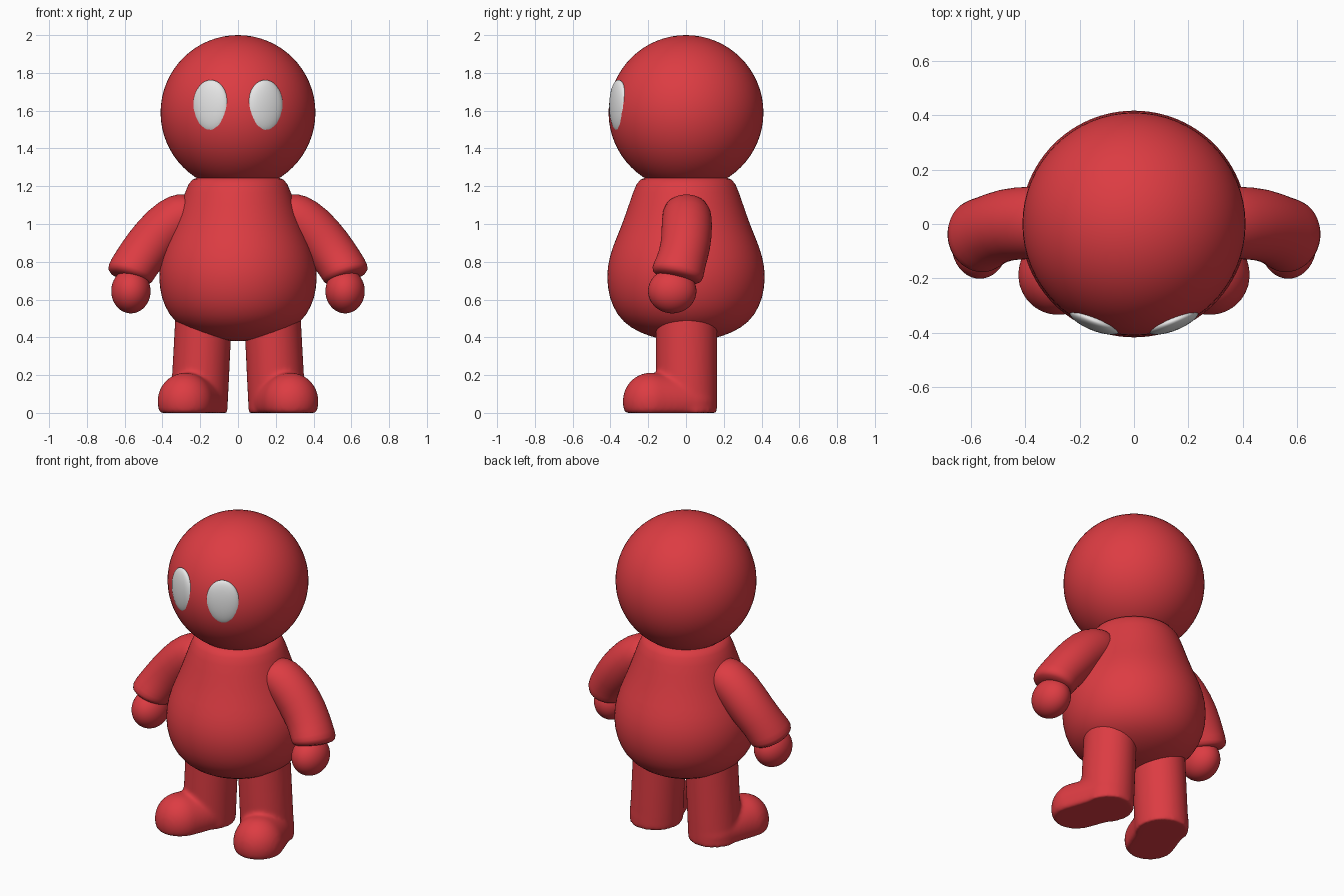
import bpy, bmesh
from math import cos, sin, tau, radians
from mathutils import Matrix, Vector, Euler

cube = bpy.data.objects.get("Cube")
if cube:
    bpy.data.objects.remove(cube)


def material(name, rgb):
    m = bpy.data.materials.new(name)
    m.use_nodes = True
    color = (*rgb, 1)
    m.diffuse_color = color
    m.node_tree.nodes["Principled BSDF"].inputs["Base Color"].default_value = color
    return m


RED = material("red", (0.72, 0.045, 0.055))
WHITE = material("white", (0.8, 0.8, 0.8))


def loft(bm, rings, segments=32):
    """Skin a stack of ellipses: (x, y, z, radius x, radius y, tilt x, tilt y)."""
    loops = []
    for x, y, z, rx, ry, tx, ty in rings:
        rot = Euler((radians(tx), radians(ty), 0)).to_matrix()
        loops.append([bm.verts.new(Vector((x, y, z)) + rot @ Vector(
            (rx * cos(tau * i / segments), ry * sin(tau * i / segments), 0)))
            for i in range(segments)])
    for a, b in zip(loops, loops[1:]):
        for i in range(segments):
            j = (i + 1) % segments
            bm.faces.new((a[i], a[j], b[j], b[i]))
    bm.faces.new(loops[0])
    bm.faces.new(loops[-1])


def ellipsoid(bm, center, radii, turn=(0, 0, 0)):
    matrix = Matrix.LocRotScale(Vector(center), Euler([radians(a) for a in turn]), Vector(radii))
    return bmesh.ops.create_uvsphere(bm, u_segments=64, v_segments=32,
                                     radius=1, matrix=matrix)["verts"]


def finish(bm, name, mat, subdivide=0, blend=False, mirror=False):
    bmesh.ops.recalc_face_normals(bm, faces=bm.faces)
    for f in bm.faces:
        f.smooth = True
    mesh = bpy.data.meshes.new(name)
    bm.to_mesh(mesh)
    bm.free()
    mesh.materials.append(mat)
    ob = bpy.data.objects.new(name, mesh)
    bpy.context.collection.objects.link(ob)
    if blend:
        r = ob.modifiers.new("fuse", "REMESH")
        r.mode = "VOXEL"
        r.voxel_size = 0.012
        r.use_smooth_shade = True
        s = ob.modifiers.new("soften", "SMOOTH")
        s.factor = 0.5
        s.iterations = 8
    if mirror:
        ob.modifiers.new("mirror", "MIRROR")
    if subdivide:
        ob.modifiers.new("subdivide", "SUBSURF").levels = subdivide
        ob.modifiers["subdivide"].render_levels = subdivide
    return ob


# Head
bm = bmesh.new()
ellipsoid(bm, (0, 0, 1.59), (0.41, 0.41, 0.41))
finish(bm, "head", RED)

# Eyes, lens shapes set into the head
bm = bmesh.new()
a = radians(22)
ellipsoid(bm, (0.385 * sin(a), -0.385 * cos(a), 1.625), (0.1, 0.035, 0.138), (0, 0, 22))
finish(bm, "eyes", WHITE, mirror=True)

# Pear-shaped body from (radius, height)
profile = [(0.12, 1.25), (0.225, 1.25), (0.262, 1.225), (0.3, 1.11), (0.345, 0.98),
           (0.39, 0.88), (0.42, 0.77), (0.418, 0.66), (0.39, 0.56), (0.335, 0.48),
           (0.25, 0.425), (0.14, 0.39), (0.05, 0.38)]
bm = bmesh.new()
loft(bm, [(0, 0, z, r, r, 0, 0) for r, z in profile], 48)
finish(bm, "body", RED, subdivide=1)

# Arms, curving out and forward to a rounded cuff
bm = bmesh.new()
loft(bm, [
    (0.20, 0, 1.09, 0.05, 0.05, 0, -55),
    (0.22, 0, 1.08, 0.10, 0.11, 0, -55),
    (0.28, 0.005, 1.06, 0.125, 0.13, 0, -50),
    (0.38, 0.005, 0.99, 0.13, 0.135, 0, -45),
    (0.475, 0, 0.88, 0.13, 0.132, -3, -35),
    (0.54, -0.03, 0.79, 0.125, 0.132, -8, -25),
    (0.57, -0.045, 0.742, 0.128, 0.142, -12, -17),
    (0.573, -0.048, 0.712, 0.115, 0.125, -12, -16),
    (0.575, -0.05, 0.705, 0.05, 0.05, -12, -16)])
finish(bm, "arms", RED, subdivide=1, mirror=True)

# Hands
bm = bmesh.new()
ellipsoid(bm, (0.567, -0.073, 0.645), (0.104, 0.128, 0.118))
finish(bm, "hands", RED, mirror=True)

# Legs fused with turned-out feet that have flat soles
bm = bmesh.new()
foot = ellipsoid(bm, (0.278, -0.187, 0.06), (0.148, 0.148, 0.153))
foot += ellipsoid(bm, (0.208, 0.005, 0.06), (0.152, 0.16, 0.14))
for v in foot:
    v.co.z = max(v.co.z, 0)
points = [v.co.copy() for v in foot]
bm.clear()
hull = bmesh.ops.convex_hull(bm, input=[bm.verts.new(p) for p in points])
spare = {g for g in hull["geom_interior"] + hull["geom_unused"]
         if isinstance(g, bmesh.types.BMVert)}
bmesh.ops.delete(bm, geom=list(spare), context="VERTS")
loft(bm, [(0.18, 0.003, 0.55, 0.15, 0.162, 0, 0),
          (0.208, 0.003, 0, 0.152, 0.162, 0, 0)], 48)
finish(bm, "legs", RED, blend=True, mirror=True)
